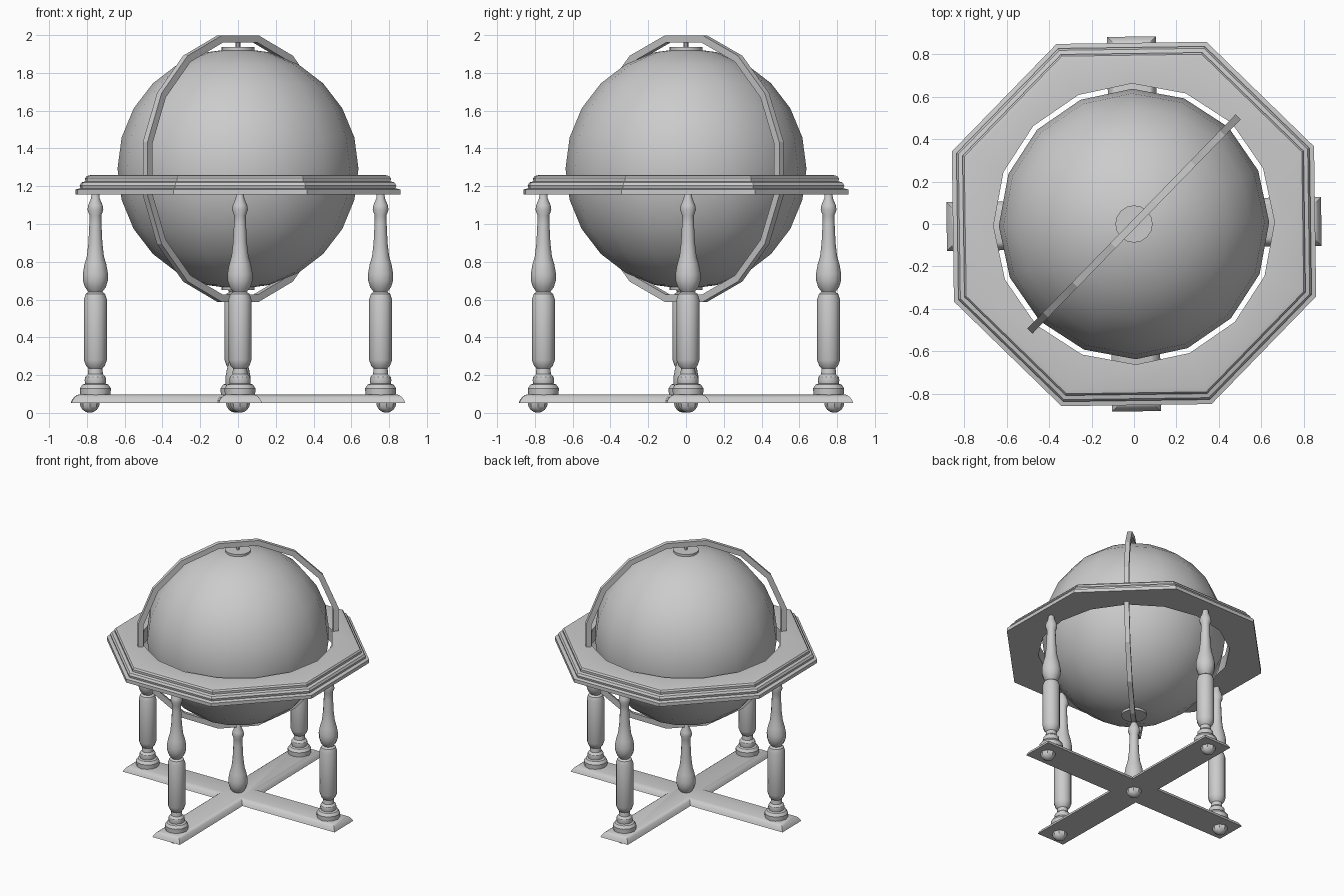
import bpy, bmesh
from math import sin, cos, pi, radians
from mathutils import Matrix, Vector

cube = bpy.data.objects.get("Cube")
if cube:
    bpy.data.objects.remove(cube, do_unlink=True)

TURN = radians(0.8)      # the whole piece stands slightly turned
GLOBE_Z = 1.293

grey = bpy.data.materials.new("plain_grey")
grey.use_nodes = True
grey.diffuse_color = (0.6, 0.6, 0.6, 1)
grey.node_tree.nodes["Principled BSDF"].inputs["Base Color"].default_value = (0.6, 0.6, 0.6, 1)


def finish(name, bm, angle=32):
    """Turn a bmesh into a named, shaded object."""
    bmesh.ops.recalc_face_normals(bm, faces=bm.faces)
    mesh = bpy.data.meshes.new(name)
    bm.to_mesh(mesh)
    bm.free()
    mesh.materials.append(grey)
    obj = bpy.data.objects.new(name, mesh)
    bpy.context.collection.objects.link(obj)
    obj.rotation_euler.z = TURN
    bpy.ops.object.select_all(action='DESELECT')
    obj.select_set(True)
    bpy.context.view_layer.objects.active = obj
    bpy.ops.object.shade_smooth_by_angle(angle=radians(angle))
    return obj


def loft(bm, loops, closed=False):
    """Skin a list of point loops; cap the ends, or join last to first."""
    rings = [[bm.verts.new(p) for p in loop] for loop in loops]
    n = len(rings[0])
    pairs = list(zip(rings, rings[1:]))
    if closed:
        pairs.append((rings[-1], rings[0]))
    else:
        bm.faces.new(rings[0])
        bm.faces.new(rings[-1])
    for a, b in pairs:
        for i in range(n):
            j = (i + 1) % n
            bm.faces.new((a[i], a[j], b[j], b[i]))


def circle(r, z, n, x=0, y=0):
    return [(x + r * cos(2 * pi * i / n), y + r * sin(2 * pi * i / n), z) for i in range(n)]


def turned(name, profile, n=12, x=0, y=0):
    bm = bmesh.new()
    loft(bm, [circle(r, z, n, x, y) for r, z in profile])
    return finish(name, bm)


# Cross-shaped base with a moulded edge
def cross(inset, z):
    long, wide = 0.884 - inset, 0.115 - inset
    arm = [Vector((long, -wide, z)), Vector((long, wide, z)), Vector((wide, wide, z))]
    return [Matrix.Rotation(k * pi / 2, 3, 'Z') @ p for k in range(4) for p in arm]


bm = bmesh.new()
loft(bm, [cross(i, z) for i, z in
          ((0, 0.053), (0.006, 0.067), (0.017, 0.083), (0.032, 0.094), (0.04, 0.097))])
finish("cross_base", bm)

# Legs, feet and the central finial
LOWER = [(0.08, 0.095), (0.082, 0.13), (0.068, 0.15), (0.054, 0.155), (0.057, 0.172),
         (0.054, 0.19), (0.04, 0.205), (0.037, 0.235), (0.05, 0.25), (0.061, 0.28),
         (0.061, 0.6), (0.051, 0.63), (0.036, 0.64)]
UPPER = [(0.036, 0.64), (0.055, 0.665), (0.066, 0.7), (0.067, 0.735), (0.058, 0.785),
         (0.045, 0.83), (0.037, 0.9), (0.032, 1.0), (0.031, 1.045), (0.042, 1.075),
         (0.038, 1.1), (0.023, 1.135), (0.02, 1.165)]
FOOT = [(0.053 * cos(a), 0.053 - 0.052 * sin(a))
        for a in (radians(d) for d in (0, 22, 45, 66, 84))]

for side, dx, dy in (("front", 0, -1), ("back", 0, 1), ("left", 1, 0), ("right", -1, 0)):
    turned(side + "_leg", LOWER + UPPER[1:], 12, 0.755 * dx, 0.755 * dy)
    turned(side + "_foot", FOOT, 8, 0.785 * dx, 0.785 * dy)
turned("centre_foot", FOOT, 8)
turned("centre_finial", [(r, z - 0.55) for r, z in UPPER])


# Octagonal table ring with a round opening
def octagon(r, z):
    return [(q * cos(k * pi / 8), q * sin(k * pi / 8), z)
            for k in range(16) for q in [r if k % 2 else r * cos(pi / 8)]]


bm = bmesh.new()
edge = [(0.925, 1.157), (0.925, 1.183), (0.898, 1.189), (0.902, 1.205), (0.892, 1.22),
        (0.87, 1.226), (0.871, 1.243), (0.862, 1.254), (0.84, 1.259)]
loft(bm, [circle(0.663, 1.259, 16), circle(0.663, 1.157, 16)] +
     [octagon(r, z) for r, z in edge], closed=True)
finish("table_ring", bm)

# Globe
bm = bmesh.new()
bmesh.ops.create_uvsphere(bm, u_segments=16, v_segments=12, radius=0.638,
                          matrix=Matrix.Translation((0, 0, GLOBE_Z)))
finish("globe", bm, 40)

# Pole caps and pivot pins
for name, s in (("top", 1), ("bottom", -1)):
    turned(name + "_pole_cap", [(0.088, GLOBE_Z + s * h) for h in (0.6, 0.643)], 16)
    turned(name + "_pivot_pin", [(0.012, GLOBE_Z + s * h) for h in (0.62, 0.68)], 8)

# Diagonal meridian hoop
bm = bmesh.new()
hoop = []
for r, w in ((0.719, 0.017), (0.719, -0.017), (0.68, -0.017), (0.68, 0.017)):
    angles = [(k + 0.5) * pi / 8 for k in range(16)]
    hoop.append([(r * sin(a), w, GLOBE_Z + r * cos(a)) for a in angles])
loft(bm, hoop, closed=True)
bmesh.ops.rotate(bm, verts=bm.verts, matrix=Matrix.Rotation(pi / 4, 3, 'Z'))
finish("meridian_hoop", bm, 15)
